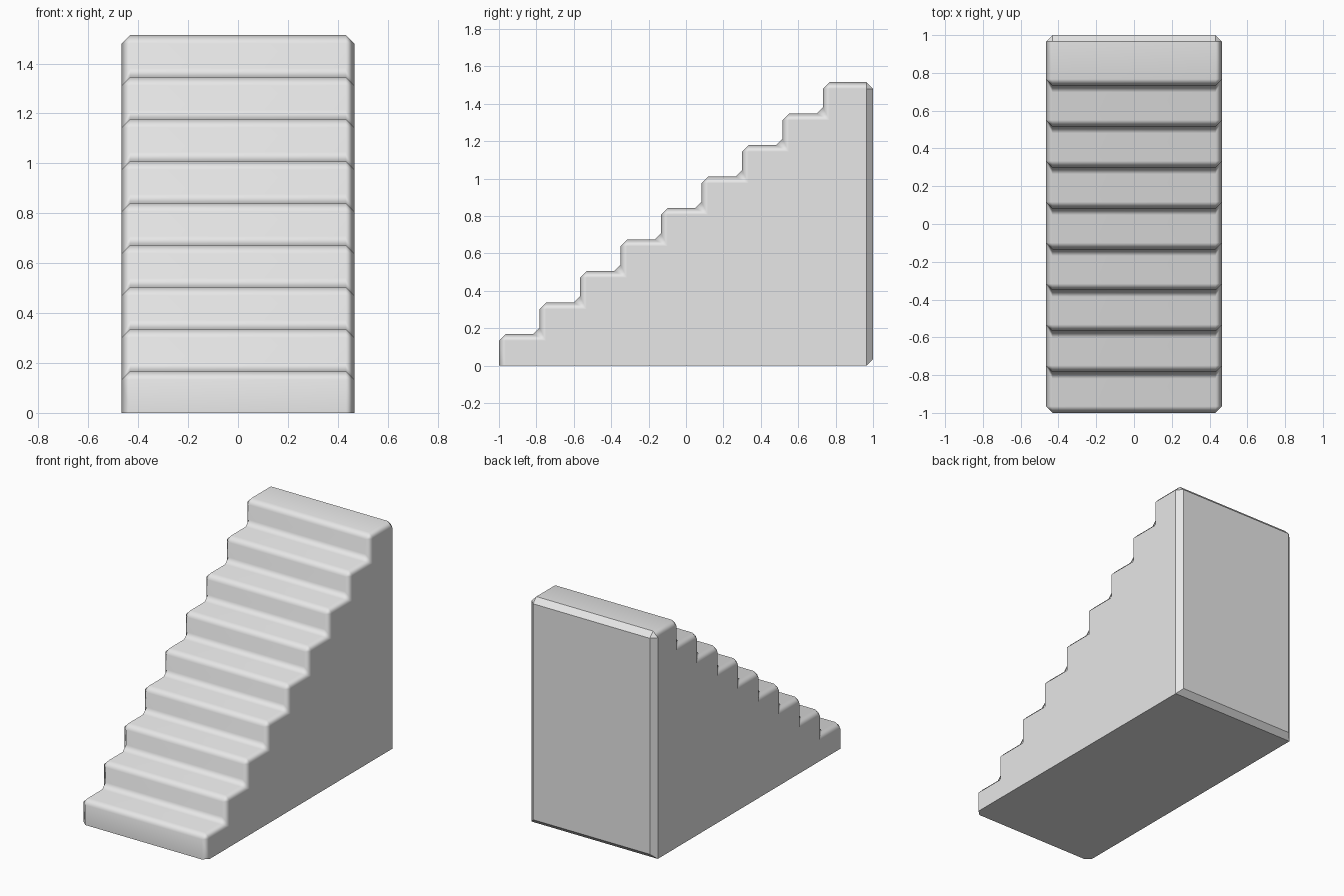
import bpy
import bmesh
import math

cube = bpy.data.objects.get("Cube")
if cube:
    bpy.data.objects.remove(cube, do_unlink=True)

STEPS = 9
HALF_WIDTH = 0.467
HEIGHT = 1.515
RISE = HEIGHT / STEPS
RUN = 0.2165
BEVEL = 0.035
EPS = 0.001

# Plain grey
grey = bpy.data.materials.new("plain grey")
grey.use_nodes = True
color = (0.8, 0.8, 0.8, 1.0)
grey.diffuse_color = color
grey.node_tree.nodes["Principled BSDF"].inputs["Base Color"].default_value = color

# Stepped side profile (y, z), the top step runs through to the back wall
profile = [(-1, 0)]
for i in range(STEPS):
    y = -1 + i * RUN
    if i:
        profile.append((y, i * RISE))
    profile.append((y, (i + 1) * RISE))
profile += [(1, HEIGHT), (1, 0)]

# Extrude the profile across the width
bm = bmesh.new()
side = bm.faces.new([bm.verts.new((-HALF_WIDTH, y, z)) for y, z in profile])
result = bmesh.ops.extrude_face_region(bm, geom=[side])
new_verts = [g for g in result["geom"] if isinstance(g, bmesh.types.BMVert)]
bmesh.ops.translate(bm, verts=new_verts, vec=(2 * HALF_WIDTH, 0, 0))
bmesh.ops.recalc_face_normals(bm, faces=bm.faces[:])


def is_bevelled(edge):
    on_ground = all(v.co.z < EPS for v in edge.verts)
    on_back = all(v.co.y > 1 - EPS for v in edge.verts)
    return on_back or not on_ground


# Chamfer everything except the front and side edges of the base
bmesh.ops.bevel(bm, geom=[e for e in bm.edges if is_bevelled(e)],
                offset=BEVEL, offset_type='OFFSET', segments=1,
                profile=0.5, affect='EDGES', clamp_overlap=True)
bmesh.ops.recalc_face_normals(bm, faces=bm.faces[:])

# Soft steps, crisp base and back frame
for f in bm.faces:
    f.smooth = True
for e in bm.edges:
    angle = e.calc_face_angle(0)
    at_back = all(v.co.y > 1 - BEVEL - EPS for v in e.verts)
    e.smooth = not (angle > math.radians(65) or (at_back and angle > 0.3))

mesh = bpy.data.meshes.new("staircase")
bm.to_mesh(mesh)
bm.free()
mesh.materials.append(grey)
stairs = bpy.data.objects.new("staircase", mesh)
bpy.context.collection.objects.link(stairs)

# Keep the large faces flat while the chamfers blend
normals = stairs.modifiers.new("flat faces", 'WEIGHTED_NORMAL')
normals.keep_sharp = True
